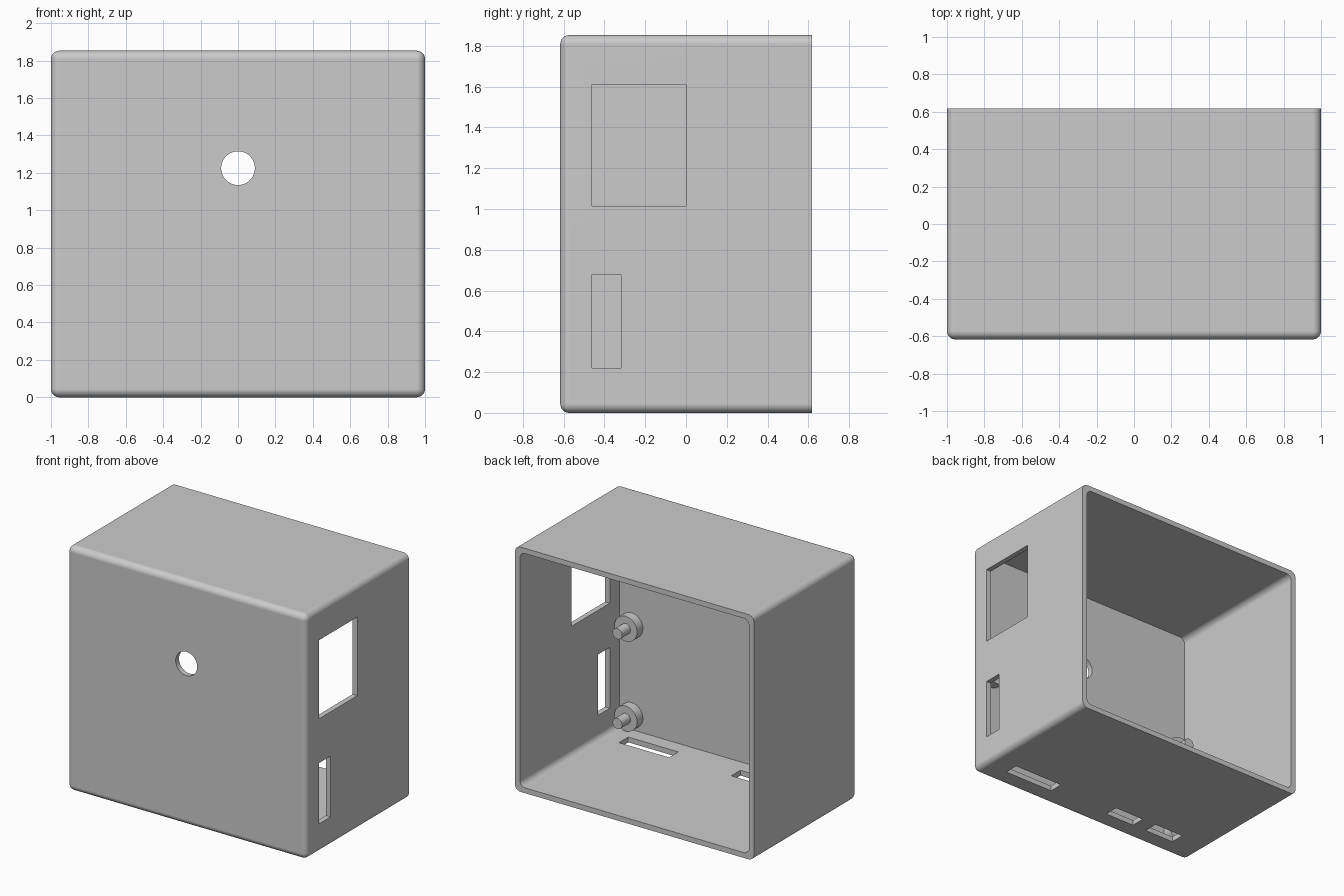
import bpy, bmesh, math
from mathutils import Matrix, Vector

W, D, H = 2.0, 1.234, 1.853      # outer size
WALL, ROUND = 0.04, 0.045        # wall thickness and edge radius
FRONT, BACK = -D / 2, D / 2
INNER_FRONT = FRONT + WALL

cube = bpy.data.objects.get("Cube")
if cube:
    bpy.data.objects.remove(cube, do_unlink=True)

grey = bpy.data.materials.new("plain grey")
grey.use_nodes = True
colour = (0.6, 0.6, 0.6, 1)
grey.diffuse_color = colour
grey.node_tree.nodes["Principled BSDF"].inputs["Base Color"].default_value = colour


def make_object(name, bm):
    bmesh.ops.recalc_face_normals(bm, faces=bm.faces)
    mesh = bpy.data.meshes.new(name)
    bm.to_mesh(mesh)
    bm.free()
    mesh.materials.append(grey)
    obj = bpy.data.objects.new(name, mesh)
    bpy.context.collection.objects.link(obj)
    return obj


def box(name, low, high, radius=0, pick=None):
    """Box between two corners; edges chosen by pick are rounded."""
    low, high = Vector(low), Vector(high)
    bm = bmesh.new()
    bmesh.ops.create_cube(bm, size=1)
    for v in bm.verts:
        v.co = (low + high) / 2 + v.co * (high - low)
    if radius:
        edges = [e for e in bm.edges if pick(e.verts[0].co, e.verts[1].co)]
        bmesh.ops.bevel(bm, geom=edges, offset=radius, segments=8,
                        profile=0.5, affect='EDGES')
    return make_object(name, bm)


def add_rod(bm, x, z, radius, y0, y1, sides=48):
    """Cylinder running along y."""
    place = Matrix.Translation((x, (y0 + y1) / 2, z)) @ Matrix.Rotation(math.pi / 2, 4, 'X')
    bmesh.ops.create_cone(bm, cap_ends=True, segments=sides, radius1=radius,
                          radius2=radius, depth=y1 - y0, matrix=place)


def cut(target, cutter):
    """Subtract the cutter, then discard it."""
    cutter.hide_render = True
    mod = target.modifiers.new("cut", 'BOOLEAN')
    mod.operation, mod.solver, mod.object = 'DIFFERENCE', 'EXACT', cutter
    bpy.context.view_layer.objects.active = target
    bpy.ops.object.modifier_apply(modifier=mod.name)
    bpy.data.objects.remove(cutter, do_unlink=True)


def smooth(obj):
    bpy.ops.object.select_all(action='DESELECT')
    obj.select_set(True)
    bpy.context.view_layer.objects.active = obj
    bpy.ops.object.shade_smooth_by_angle(angle=math.radians(30))
    obj.modifiers.new("even shading", 'WEIGHTED_NORMAL').keep_sharp = True


# Shell: every edge rounded except the rim of the open back
shell = box("case_shell", (-W / 2, FRONT, 0), (W / 2, BACK, H), ROUND,
            lambda a, b: min(a.y, b.y) < 0)

# Hollow interior, rounded only along its depth
cut(shell, box("cavity", (-W / 2 + WALL, INNER_FRONT, WALL),
               (W / 2 - WALL, BACK + 0.1, H - WALL), ROUND,
               lambda a, b: abs(a.y - b.y) > 0.1))

# Round hole in the front
bm = bmesh.new()
add_rod(bm, 0, 1.225, 0.09, FRONT - 0.1, INNER_FRONT + 0.1, 64)
cut(shell, make_object("front_hole", bm))

# Two rectangular openings in the left side
for y0, y1, z0, z1 in ((-0.46, 0, 1.015, 1.61), (-0.46, -0.32, 0.22, 0.68)):
    cut(shell, box("side_opening", (0.9, y0, z0), (1.1, y1, z1)))

# Three slots in the floor
for x0, x1 in ((0.39, 0.81), (-0.38, -0.13), (-0.75, -0.5)):
    cut(shell, box("floor_slot", (x0, -0.465, -0.1), (x1, -0.355, 0.1)))
smooth(shell)

# Four mounting posts: a wide boss with a thin pin
for side, x in (("left", 0.86), ("right", -0.86)):
    for level, z in (("lower", 0.15), ("upper", 0.83)):
        bm = bmesh.new()
        add_rod(bm, x, z, 0.095, INNER_FRONT - 0.01, INNER_FRONT + 0.07)
        add_rod(bm, x, z, 0.04, INNER_FRONT + 0.06, INNER_FRONT + 0.17)
        smooth(make_object(f"{level}_{side}_post", bm))
